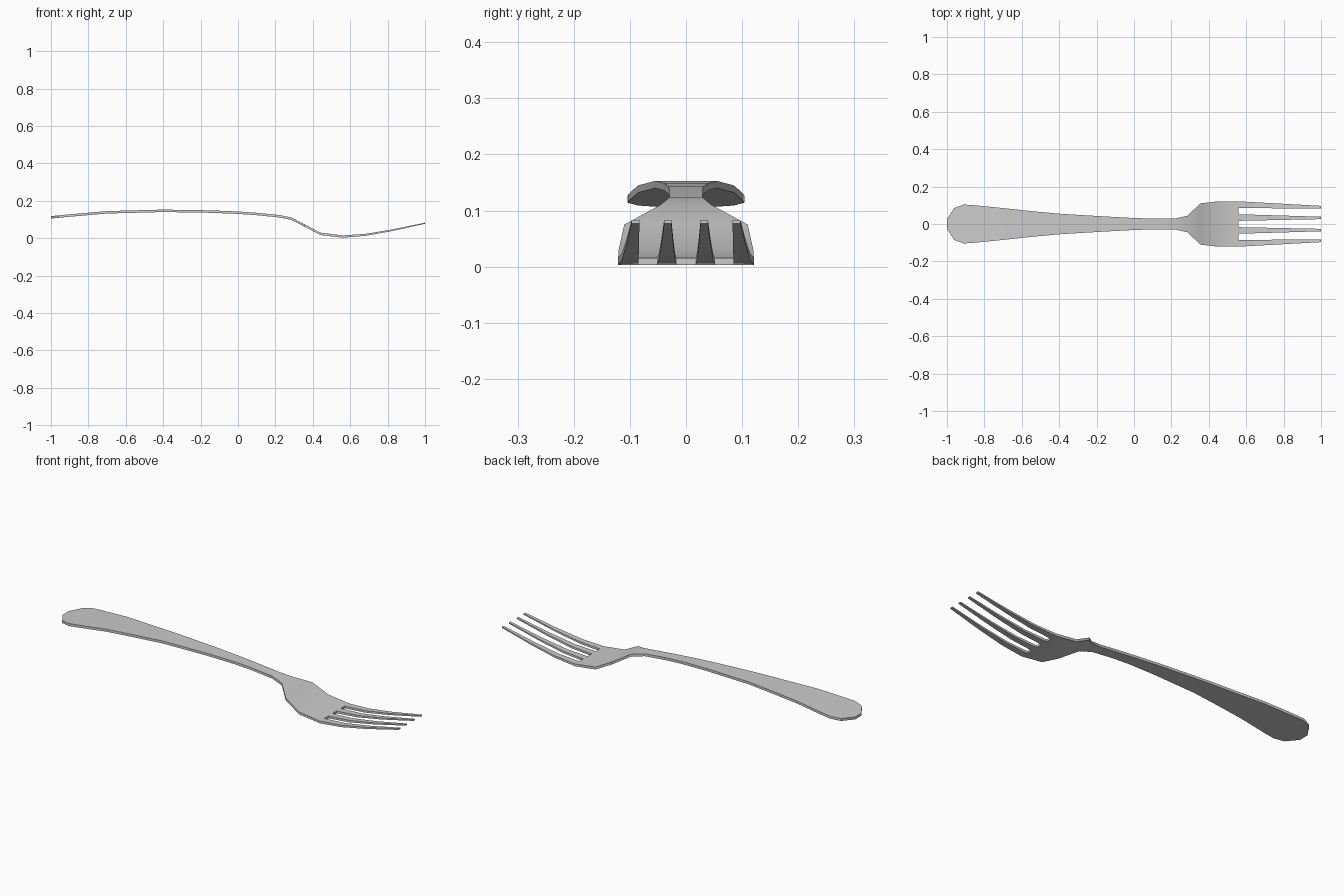
import bpy, bmesh

if "Cube" in bpy.data.objects:
    bpy.data.objects.remove(bpy.data.objects["Cube"])

# Lengthwise stations of the handle and bowl: x, half width, top z
BODY = [(-1, .026, .118), (-.96, .086, .122), (-.91, .104, .127), (-.85, .100, .132),
        (-.7, .085, .145), (-.55, .069, .149), (-.4, .055, .153), (-.15, .040, .149),
        (0, .032, .143), (.1, .029, .136), (.22, .029, .124), (.285, .044, .111),
        (.355, .110, .075), (.44, .120, .030), (.56, .121, .015)]
# Tine stations: x, top z, blend from root to tip shape
TINES = [(.68, .023, .27), (.82, .046, .59), (1, .083, 1)]
ROOT = [-.121, -.085, -.052, -.017, .017, .052, .085, .121]
TIP = [-.097, -.083, -.039, -.026, .026, .039, .083, .097]


def thickness(x):
    return .013 if x < .5 else .013 - .007 * (x - .5) / .5


bm = bmesh.new()
rows = []
for x, w, z in BODY:
    rows.append([bm.verts.new((x, w * y / .121, z)) for y in ROOT])
for x, z, t in TINES:
    rows.append([bm.verts.new((x, a + (b - a) * t, z)) for a, b in zip(ROOT, TIP)])

# Full width for the body, alternate columns for the four tines
for i in range(len(rows) - 1):
    step = 1 if i < len(BODY) - 1 else 2
    for j in range(0, 7, step):
        a, b = rows[i], rows[i + 1]
        bm.faces.new((a[j], b[j], b[j + 1], a[j + 1]))

# Give the sheet its tapering thickness
res = bmesh.ops.extrude_face_region(bm, geom=bm.faces[:], use_keep_orig=True)
for v in res["geom"]:
    if isinstance(v, bmesh.types.BMVert):
        v.co.z -= thickness(v.co.x)
bmesh.ops.recalc_face_normals(bm, faces=bm.faces[:])

mesh = bpy.data.meshes.new("fork")
bm.to_mesh(mesh)
bm.free()
fork = bpy.data.objects.new("fork", mesh)
bpy.context.collection.objects.link(fork)

# Smooth along the length, crisp at the rim
bpy.context.view_layer.objects.active = fork
fork.select_set(True)
bpy.ops.object.shade_smooth_by_angle(angle=0.6)
